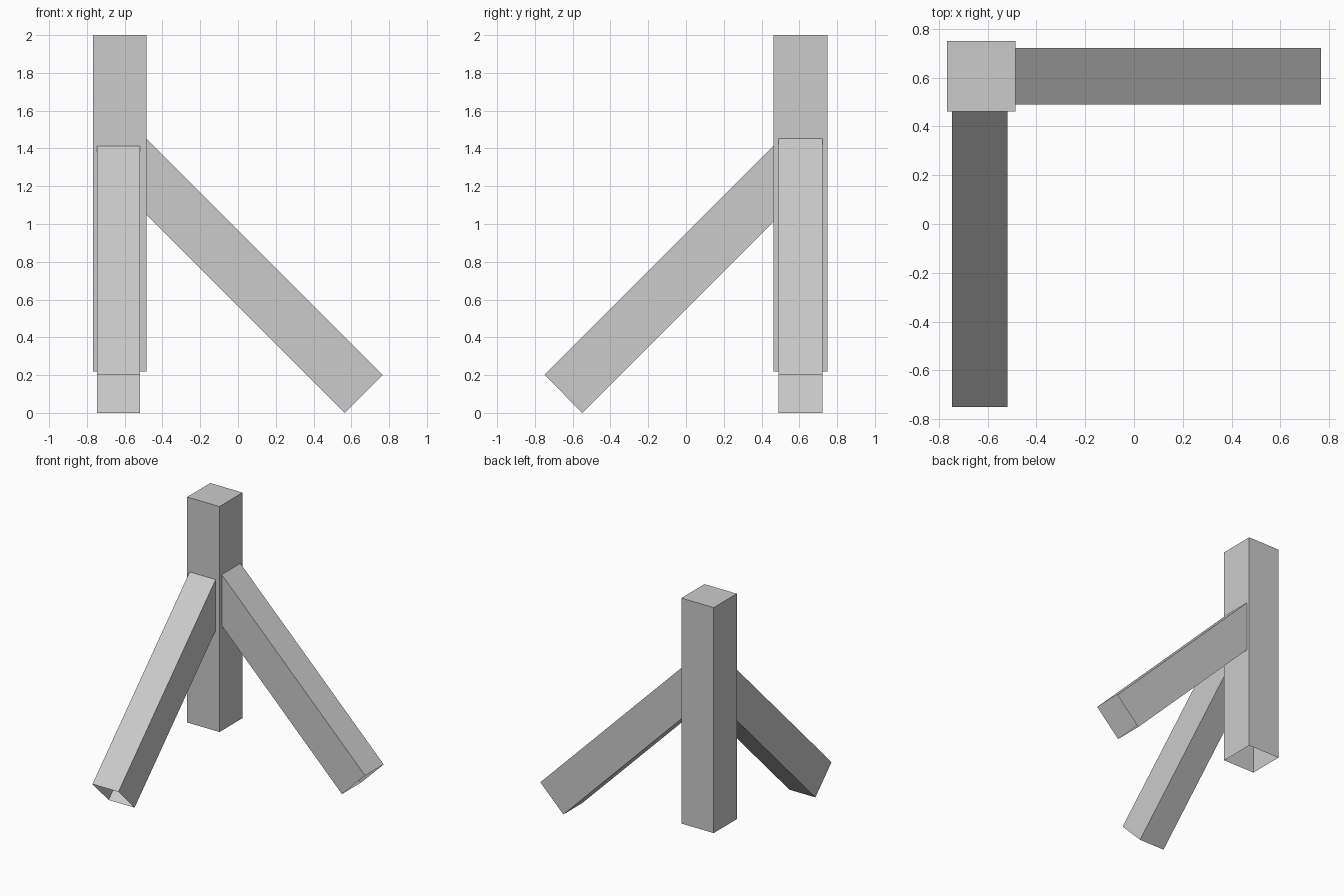
import bpy, bmesh

if "Cube" in bpy.data.objects:
    bpy.data.objects.remove(bpy.data.objects["Cube"])


def tube(name, ring_a, ring_b, cap_b=False):
    """Four-sided beam between two quads, open unless capped at ring_b."""
    bm = bmesh.new()
    a = [bm.verts.new(p) for p in ring_a]
    b = [bm.verts.new(p) for p in ring_b]
    for i in range(4):
        j = (i + 1) % 4
        bm.faces.new((a[i], a[j], b[j], b[i]))
    if cap_b:
        bm.faces.new(b)
    bmesh.ops.recalc_face_normals(bm, faces=bm.faces)
    # make the normals point away from the beam's middle
    mid = sum((v.co for v in bm.verts), a[0].co * 0) / 8
    f = bm.faces[:][0]
    if f.normal.dot(f.calc_center_median() - mid) < 0:
        bmesh.ops.reverse_faces(bm, faces=bm.faces)
    mesh = bpy.data.meshes.new(name)
    bm.to_mesh(mesh)
    bm.free()
    obj = bpy.data.objects.new(name, mesh)
    bpy.context.collection.objects.link(obj)
    return obj


def brace(name, to_point, lo, hi, top, foot):
    """45 degree brace; top and foot are (upper, lower) points in its plane."""
    def ring(pts):
        (u1, z1), (u2, z2) = pts
        return [to_point(u1, lo, z1), to_point(u1, hi, z1),
                to_point(u2, hi, z2), to_point(u2, lo, z2)]
    return tube(name, ring(foot), ring(top))


# upright post, open underneath
X0, X1, Y0, Y1 = -0.767, -0.485, 0.462, 0.75
corners = [(X0, Y0), (X1, Y0), (X1, Y1), (X0, Y1)]
tube("post", [(x, y, 0.22) for x, y in corners],
     [(x, y, 2.0) for x, y in corners], cap_b=True)

# brace running to the right, cut flush against the post
brace("right_brace", lambda u, w, z: (u, w, z), 0.49, 0.722,
      [(X1, 1.452), (X1, 1.05)], [(0.767, 0.2), (0.565, 0.0)])

# brace running to the front, cut flush against the post
brace("front_brace", lambda u, w, z: (w, u, z), -0.746, -0.519,
      [(Y0, 1.414), (Y0, 1.012)], [(-0.75, 0.202), (-0.549, 0.0)])
